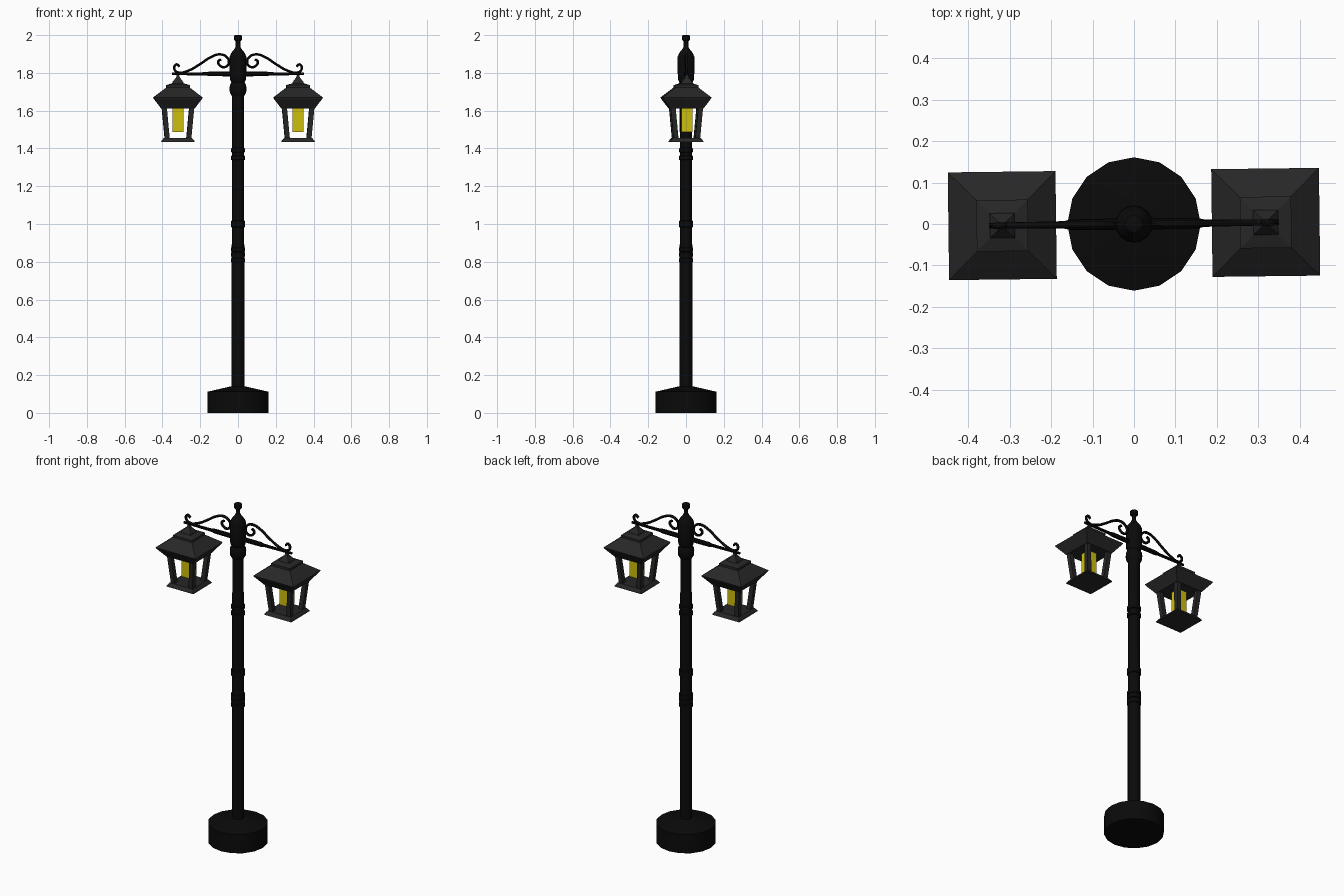
import bpy, bmesh, math
from mathutils import Matrix

if "Cube" in bpy.data.objects:
    bpy.data.objects.remove(bpy.data.objects["Cube"])


def material(name, rgb):
    m = bpy.data.materials.new(name)
    m.use_nodes = True
    m.diffuse_color = (*rgb, 1)
    m.node_tree.nodes["Principled BSDF"].inputs["Base Color"].default_value = (*rgb, 1)
    return m


BLACK = material("black iron", (0.003, 0.003, 0.003))
GREY = material("dark grey metal", (0.02, 0.02, 0.02))
YELLOW = material("yellow glow", (0.62, 0.52, 0.004))

TWIST = Matrix.Rotation(math.radians(0.7), 4, "Z")  # the crossarm sits slightly turned


def finish(bm, name, mat, smooth=False):
    bmesh.ops.recalc_face_normals(bm, faces=bm.faces)
    me = bpy.data.meshes.new(name)
    bm.to_mesh(me)
    bm.free()
    me.materials.append(mat)
    ob = bpy.data.objects.new(name, me)
    bpy.context.scene.collection.objects.link(ob)
    if smooth:
        bpy.ops.object.select_all(action="DESELECT")
        ob.select_set(True)
        bpy.context.view_layer.objects.active = ob
        bpy.ops.object.shade_smooth_by_angle(angle=math.radians(35))
    return ob


def loft(bm, rings):
    """Skin a list of equal vertex loops and cap both ends."""
    loops = [[bm.verts.new(p) for p in ring] for ring in rings]
    n = len(loops[0])
    for a, b in zip(loops, loops[1:]):
        for i in range(n):
            j = (i + 1) % n
            bm.faces.new((a[i], a[j], b[j], b[i]))
    bm.faces.new(loops[0][::-1])
    bm.faces.new(loops[-1])


def turned(name, profile, sides, mat, smooth=True):
    """Round part from (radius, height) pairs."""
    bm = bmesh.new()
    angles = [math.tau * i / sides for i in range(sides)]
    loft(bm, [[(r * math.cos(a), r * math.sin(a), z) for a in angles] for r, z in profile])
    return finish(bm, name, mat, smooth)


def square(name, profile, mat, x):
    """Four-sided part from (half width, height) pairs."""
    bm = bmesh.new()
    loft(bm, [[(-h, -h, z), (h, -h, z), (h, h, z), (-h, h, z)] for h, z in profile])
    ob = finish(bm, name, mat)
    ob.matrix_world = TWIST @ Matrix.Translation((x, 0, 0))
    return ob


# Base and post
turned("base", [(0.161, 0), (0.161, 0.112), (0.04, 0.14), (0.02, 0.142)], 16, BLACK)
turned("post", [(0.034, 0.13), (0.034, 0.8), (0.032, 1.0), (0.031, 1.72)], 16, BLACK)

# Raised bands on the post
for i, z in enumerate((0.808, 0.838, 0.865, 1.0, 1.35, 1.39)):
    h = 0.016 if z == 1.0 else 0.009
    turned(f"band_{i + 1}", [(0.03, z - h - 0.004), (0.038, z - h), (0.038, z + h),
                             (0.03, z + h + 0.004)], 16, BLACK)

# Head with collar, shoulder and finial
turned("head", [(0.031, 1.675), (0.043, 1.695), (0.045, 1.715), (0.043, 1.735),
                (0.035, 1.75), (0.042, 1.765), (0.044, 1.8), (0.044, 1.885),
                (0.036, 1.905), (0.018, 1.928), (0.012, 1.94), (0.012, 1.965),
                (0.021, 1.974), (0.021, 1.996), (0.014, 2.0)], 16, BLACK)

SCROLL = [(0.31, 1.833), (0.326, 1.845), (0.338, 1.824), (0.317, 1.802), (0.265, 1.811),
          (0.2, 1.847), (0.143, 1.884), (0.095, 1.898), (0.06, 1.884), (0.048, 1.857),
          (0.065, 1.832), (0.094, 1.837), (0.105, 1.86), (0.09, 1.872)]


def scroll(name, side):
    """Curled brace as a swept tube, converted to a mesh."""
    cu = bpy.data.curves.new(name, "CURVE")
    cu.dimensions = "3D"
    cu.bevel_depth = 0.0075
    cu.bevel_resolution = 1
    cu.resolution_u = 4
    cu.use_fill_caps = True
    sp = cu.splines.new("BEZIER")
    sp.bezier_points.add(len(SCROLL) - 1)
    for p, (x, z) in zip(sp.bezier_points, SCROLL):
        p.co = (side * x, 0, z)
        p.handle_left_type = p.handle_right_type = "AUTO"
    cu.materials.append(BLACK)
    ob = bpy.data.objects.new(name, cu)
    bpy.context.scene.collection.objects.link(ob)
    ob.matrix_world = TWIST
    bpy.ops.object.select_all(action="DESELECT")
    ob.select_set(True)
    bpy.context.view_layer.objects.active = ob
    bpy.ops.object.convert(target="MESH")
    bpy.ops.object.shade_smooth_by_angle(angle=math.radians(60))


def lantern(label, x):
    # Roof with flared eave and stepped cap
    square(f"{label}_roof", [(0.088, 1.612), (0.126, 1.662), (0.13, 1.67), (0.062, 1.722),
                             (0.062, 1.735), (0.03, 1.745), (0.028, 1.752),
                             (0.01, 1.775), (0.006, 1.79)], GREY, x)
    square(f"{label}_floor", [(0.088, 1.434), (0.086, 1.44), (0.074, 1.455)], GREY, x)
    # Four leaning corner posts
    bm = bmesh.new()
    w = 0.013
    for sx in (-1, 1):
        for sy in (-1, 1):
            loft(bm, [[(sx * c + dx * w, sy * c + dy * w, z)
                       for dx, dy in ((-1, -1), (1, -1), (1, 1), (-1, 1))]
                      for c, z in ((0.057, 1.45), (0.073, 1.62))])
    frame = finish(bm, f"{label}_corner_posts", GREY)
    frame.matrix_world = TWIST @ Matrix.Translation((x, 0, 0))
    # Glowing light block
    square(f"{label}_light", [(0.029, 1.486), (0.029, 1.62)], YELLOW, x)


for label, side in (("left", 1), ("right", -1)):
    # Tapered arm
    bm = bmesh.new()
    angles = [math.tau * i / 10 for i in range(10)]
    loft(bm, [[(side * x, r * math.cos(a), 1.795 + r * math.sin(a)) for a in angles]
              for x, r in ((0.0, 0.014), (0.15, 0.013), (0.17, 0.009), (0.35, 0.007))])
    finish(bm, f"{label}_arm", BLACK, True).matrix_world = TWIST
    scroll(f"{label}_scroll", side)
    lantern(f"{label}_lantern", side * 0.318)
